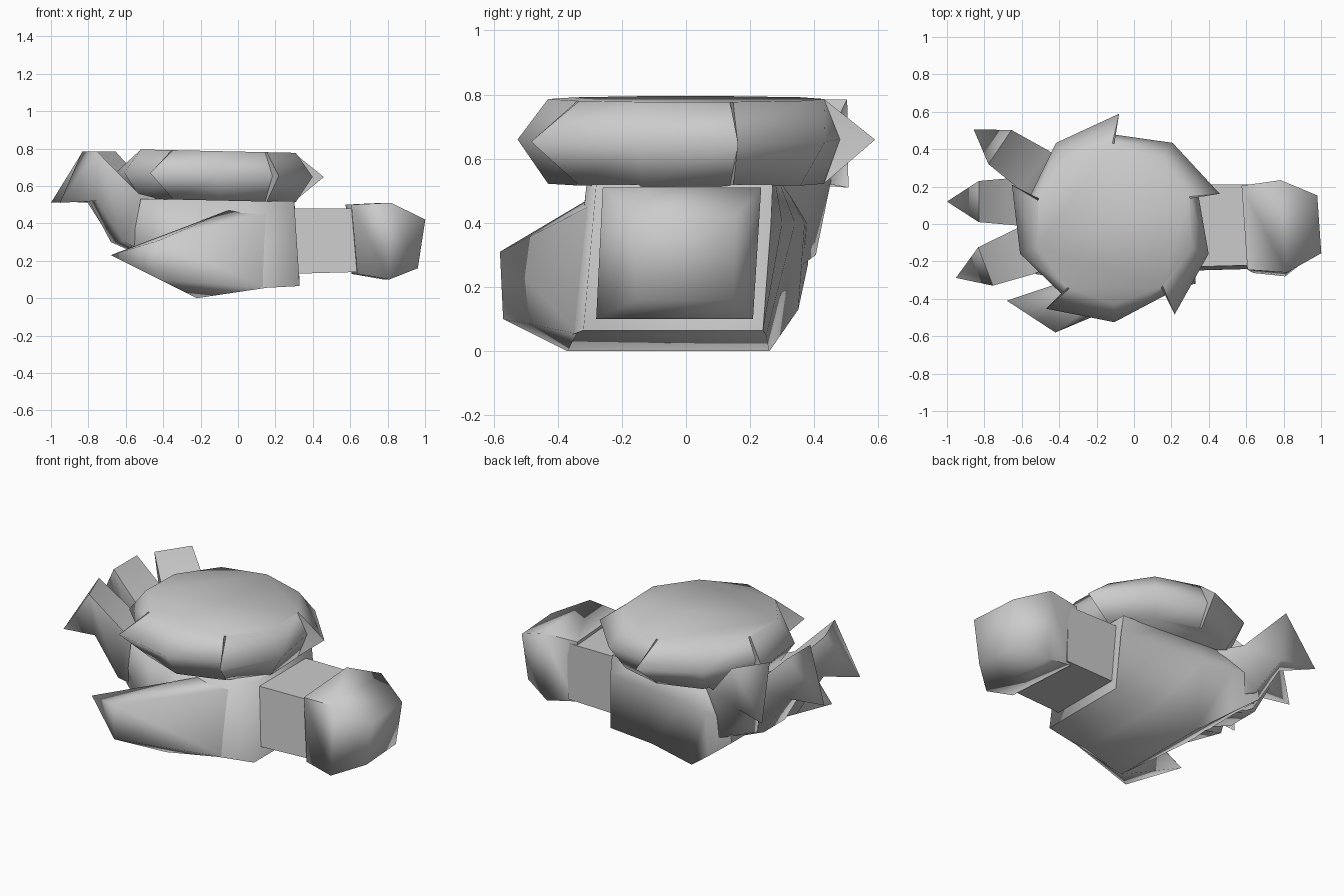
import bpy, bmesh
from math import cos, sin, radians
from mathutils import Matrix

if "Cube" in bpy.data.objects:
    bpy.data.objects.remove(bpy.data.objects["Cube"])


def finish(name, bm, angle=75):
    bmesh.ops.recalc_face_normals(bm, faces=bm.faces)
    me = bpy.data.meshes.new(name)
    bm.to_mesh(me)
    bm.free()
    ob = bpy.data.objects.new(name, me)
    bpy.context.collection.objects.link(ob)
    bpy.ops.object.select_all(action='DESELECT')
    ob.select_set(True)
    bpy.context.view_layer.objects.active = ob
    bpy.ops.object.shade_smooth_by_angle(angle=radians(angle))
    return ob


def loft(name, rings, tip=None, angle=75):
    """Skin equal-sized rings, capping the ends or closing to a tip point."""
    bm = bmesh.new()
    vs = [[bm.verts.new(p) for p in r] for r in rings]
    n = len(vs[0])
    for a, b in zip(vs, vs[1:]):
        for i in range(n):
            j = (i + 1) % n
            bm.faces.new((a[i], a[j], b[j], b[i]))
    bm.faces.new(vs[0])
    if tip:
        t = bm.verts.new(tip)
        for i in range(n):
            bm.faces.new((vs[-1][i], vs[-1][(i + 1) % n], t))
    else:
        bm.faces.new(vs[-1])
    return finish(name, bm, angle)


def section(x0, x1, yb0, yb1, yt0, yt1, z0, z1, bulge=None):
    """Section with bottom edge at x0, top edge at x1 and an optional back bulge."""
    pts = [(x0, yb0, z0), (x0, yb1, z0), (x1, yt1, z1), (x1, yt0, z1)]
    if bulge:
        pts.insert(2, ((x0 + x1) / 2, bulge, 0.40))
    return pts


# toothed disc: five-fold rim of notch, tooth tip and mid point
def rim(z, *polar):
    pts = []
    for k in range(5):
        for off, r in polar:
            a = radians(87 + 72 * k + off)
            x = r * cos(a)
            pts.append((-0.105 + x, 0.005 + r * sin(a), z - 0.022 * x))
    return pts


flat = ((3, 0.425), (4.5, 0.425), (39, 0.435))
loft("toothed_disc", [rim(0.522, *flat),
                      rim(0.66, (4.5, 0.475), (0.5, 0.585), (39, 0.53)),
                      rim(0.786, *flat)], angle=85)

# palm
loft("palm", [section(0.33, 0.30, -0.32, 0.24, -0.28, 0.27, 0.065, 0.52, 0.265),
              section(0.05, 0.05, -0.36, 0.25, -0.31, 0.28, 0.05, 0.52, 0.30),
              section(-0.22, -0.20, -0.37, 0.26, -0.29, 0.29, 0.0, 0.53, 0.34),
              section(-0.39, -0.38, -0.30, 0.35, -0.28, 0.30, 0.13, 0.53, 0.37),
              section(-0.57, -0.52, -0.24, 0.38, -0.27, 0.31, 0.27, 0.53, 0.38)], angle=85)

# thumb
bm = bmesh.new()
for p in [(-0.68, -0.41, 0.23), (-0.42, -0.58, 0.31), (-0.42, -0.57, 0.10),
          (-0.25, -0.42, 0.38), (-0.22, -0.37, 0.0), (0.15, -0.34, 0.055),
          (0.15, -0.305, 0.45), (-0.05, -0.31, 0.47), (-0.2, -0.25, 0.3)]:
    bm.verts.new(p)
bmesh.ops.convex_hull(bm, input=bm.verts)
bmesh.ops.delete(bm, geom=[v for v in bm.verts if not v.link_faces], context='VERTS')
finish("thumb", bm)

# clawed fingers: (underside r, z, half width, top r, z, half width) measured from the knuckle
PROFILE = [(-0.38, 0.20, 0.10, -0.38, 0.52, 0.12),
           (-0.14, 0.30, 0.10, -0.21, 0.56, 0.13),
           (0.0, 0.52, 0.06, 0.02, 0.785, 0.11)]
for name, kx, ky, deg in (("back", -0.70, 0.40, 146), ("middle", -0.81, 0.12, 180),
                          ("front", -0.775, -0.22, 201)):
    c, s = cos(radians(deg)), sin(radians(deg))

    def put(r, w, z):
        return (kx + c * r - s * w, ky + s * r + c * w, z)

    rings = [[put(r0, -w0, z0), put(r0, w0, z0), put(r1, w1, z1), put(r1, -w1, z1)]
             for r0, z0, w0, r1, z1, w1 in PROFILE]
    loft(name + "_finger", rings, tip=put(0.19, 0, 0.51), angle=85)

# wrist
loft("wrist", [section(0.28, 0.28, -0.25, 0.20, -0.23, 0.21, 0.13, 0.48),
               section(0.64, 0.64, -0.24, 0.20, -0.22, 0.21, 0.14, 0.48)])

# rounded forearm stump, turned slightly
end = loft("forearm_end", [section(0.62, 0.59, -0.25, 0.20, -0.23, 0.22, 0.13, 0.50),
                           section(0.79, 0.80, -0.28, 0.21, -0.26, 0.235, 0.10, 0.51),
                           section(0.95, 0.99, -0.17, 0.14, -0.17, 0.14, 0.16, 0.42)], angle=85)
end.data.transform(Matrix.Translation((0.8, 0, 0)) @ Matrix.Rotation(radians(4), 4, 'Z')
                   @ Matrix.Translation((-0.8, 0, 0)))
